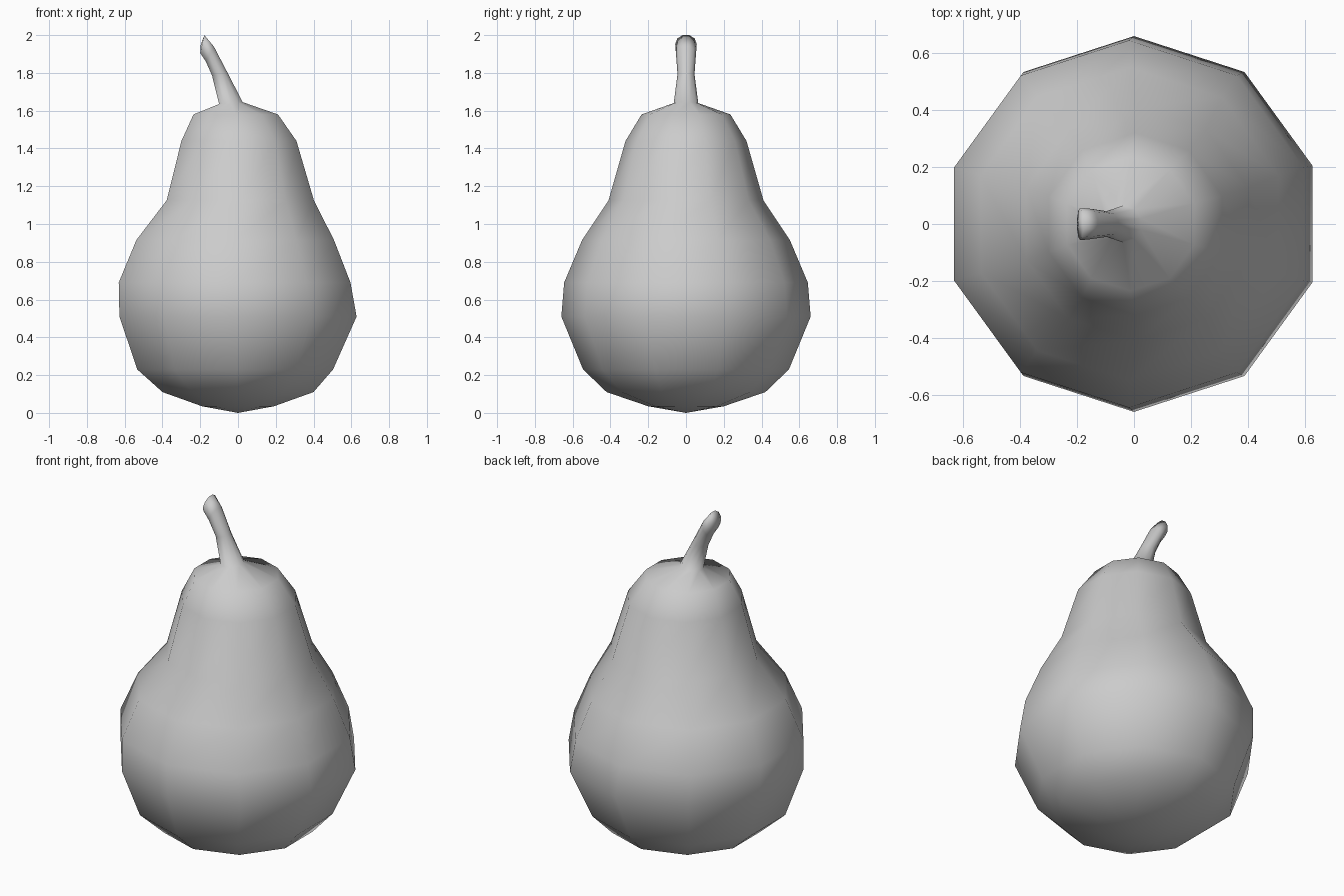
import bpy, bmesh
from math import sin, cos, pi

if "Cube" in bpy.data.objects:
    bpy.data.objects.remove(bpy.data.objects["Cube"])

SIDES = 10
COS18 = cos(pi / 10)

# body rings: centre x, height, radius
body = [(0, .035, .20), (0, .11, .42), (-.015, .23, .545), (0, .51, .66),
        (-.018, .69, .645), (-.015, .915, .55), (.012, 1.125, .41),
        (.005, 1.44, .32), (-.012, 1.58, .235)]
# stem rings: left (x, z), right (x, z), half width in y
stem = [(-.10, 1.635, .025, 1.645, .065), (-.137, 1.785, -.055, 1.80, .045),
        (-.17, 1.86, -.128, 1.94, .053), (-.20, 1.905, -.178, 2.0, .057)]

rings = [(cx, z, r, r, 0) for cx, z, r in body]
for x0, z0, x1, z1, ry in stem:
    rings.append(((x0 + x1) / 2, (z0 + z1) / 2, (x1 - x0) / 2 / COS18,
                  ry, (z1 - z0) / 2 / COS18))

bm = bmesh.new()


def add_ring(cx, cz, rx, ry, tilt):
    angles = [pi / 10 + 2 * pi * k / SIDES for k in range(SIDES)]
    return [bm.verts.new((cx + rx * cos(a), ry * sin(a), cz + tilt * cos(a)))
            for a in angles]


loops = [add_ring(*r) for r in rings]
base = bm.verts.new((0, 0, 0))
tip = bm.verts.new((-.197, 0, 1.95))

# skin between the rings, then close both ends
for k in range(SIDES):
    n = (k + 1) % SIDES
    for a, b in zip(loops, loops[1:]):
        bm.faces.new((a[k], a[n], b[n], b[k]))
    bm.faces.new((base, loops[0][n], loops[0][k]))
    bm.faces.new((tip, loops[-1][k], loops[-1][n]))
bmesh.ops.recalc_face_normals(bm, faces=bm.faces)
for f in bm.faces:
    f.smooth = True

# pear with its stem as one continuous skin
mesh = bpy.data.meshes.new("pear")
bm.to_mesh(mesh)
bm.free()
bpy.context.collection.objects.link(bpy.data.objects.new("pear", mesh))
